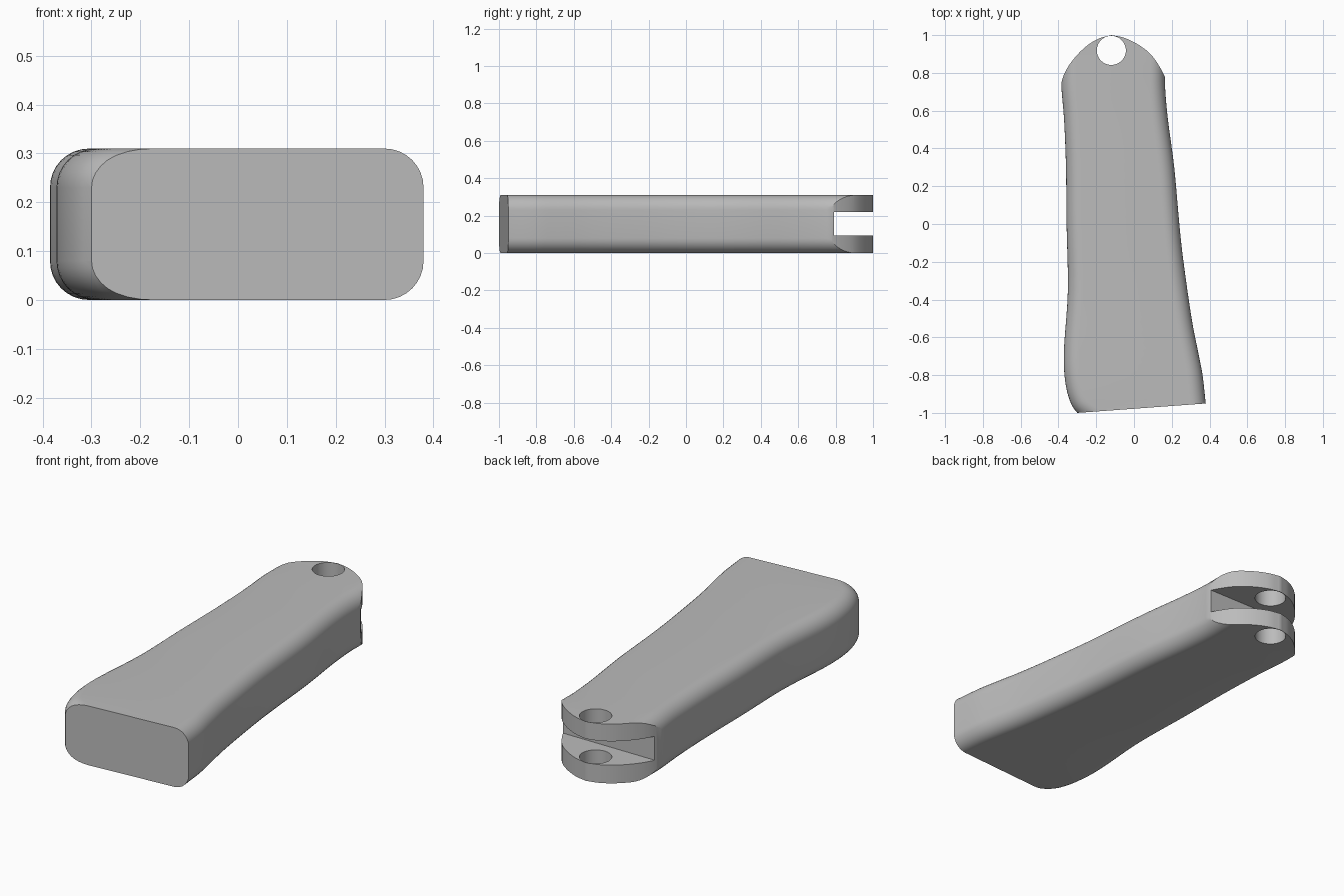
import bpy, bmesh, math
from mathutils import Vector

if "Cube" in bpy.data.objects:
    bpy.data.objects.remove(bpy.data.objects["Cube"])

HEIGHT, FILLET = 0.31, 0.08

grey = bpy.data.materials.new("plain grey")
grey.use_nodes = True
grey.diffuse_color = (0.5, 0.5, 0.5, 1)
grey.node_tree.nodes["Principled BSDF"].inputs["Base Color"].default_value = (0.5, 0.5, 0.5, 1)


def spline(points, steps):
    """Smooth curve through 2D points."""
    p = [Vector(q) for q in points]
    p = [2 * p[0] - p[1]] + p + [2 * p[-1] - p[-2]]
    out = []
    for i in range(1, len(p) - 2):
        a, b, c, d = p[i - 1:i + 3]
        for s in range(steps):
            t = s / steps
            out.append(0.5 * (2 * b + (c - a) * t + (2 * a - 5 * b + 4 * c - d) * t * t
                              + (3 * b - a - 3 * c + d) * t ** 3))
    return out + [p[-2]]


def make_object(name, bm):
    bmesh.ops.recalc_face_normals(bm, faces=bm.faces)
    mesh = bpy.data.meshes.new(name)
    bm.to_mesh(mesh)
    bm.free()
    mesh.materials.append(grey)
    obj = bpy.data.objects.new(name, mesh)
    bpy.context.collection.objects.link(obj)
    return obj


def prism(name, outline, z0, z1):
    bm = bmesh.new()
    face = bm.faces.new([bm.verts.new((x, y, z0)) for x, y in outline])
    new = bmesh.ops.extrude_face_region(bm, geom=[face])["geom"]
    bmesh.ops.translate(bm, vec=(0, 0, z1 - z0),
                        verts=[v for v in new if isinstance(v, bmesh.types.BMVert)])
    return make_object(name, bm)


def cut(target, tool, operation):
    mod = target.modifiers.new(tool.name, 'BOOLEAN')
    mod.operation, mod.object, mod.solver = operation, tool, 'EXACT'
    bpy.context.view_layer.objects.active = target
    bpy.ops.object.modifier_apply(modifier=mod.name)
    bpy.data.objects.remove(tool)


# Side rails of the grip, seen from above
left_rail = spline([(-0.2, -1.07), (-0.3, -1), (-0.345, -0.92), (-0.368, -0.8), (-0.37, -0.65),
                    (-0.35, -0.35), (-0.357, 0), (-0.36, 0.3), (-0.37, 0.55), (-0.384, 0.72),
                    (-0.385, 0.85), (-0.385, 1.06)], 4)
right_rail = spline([(0.4, -1.1), (0.38, -0.95), (0.363, -0.8), (0.34, -0.68), (0.305, -0.5),
                     (0.262, -0.2), (0.24, 0), (0.213, 0.3), (0.18, 0.55), (0.165, 0.72),
                     (0.165, 0.85), (0.165, 1.06)], 4)

# Quarter-round side profile: inward offset and height
arc = [k * math.pi / 16 for k in range(9)]
profile = [(FILLET * (1 - math.sin(a)), FILLET * (1 - math.cos(a))) for a in arc]
profile += [(inset, HEIGHT - z) for inset, z in reversed(profile)]


def rail_columns(bm, rail, side):
    columns = []
    for i, p in enumerate(rail):
        d = (rail[min(i + 1, len(rail) - 1)] - rail[max(i - 1, 0)]).normalized()
        inward = Vector((d.y, -d.x)) * -side
        columns.append([bm.verts.new((*(p + inward * o), z)) for o, z in profile])
    return columns


# Grip body with rounded long edges
bm = bmesh.new()
left, right = rail_columns(bm, left_rail, -1), rail_columns(bm, right_rail, 1)
rings = [a + b[::-1] for a, b in zip(left, right)]
count = len(rings[0])
for a, b in zip(rings, rings[1:]):
    for k in range(count):
        n = (k + 1) % count
        bm.faces.new((a[k], a[n], b[n], b[k]))
for a, b in ((left[0], right[0]), (left[-1], right[-1])):
    for k in range(len(a) - 1):
        bm.faces.new((a[k], a[k + 1], b[k + 1], b[k]))
body = make_object("grip_body", bm)

# Trim to the slanted flat end and the pointed round tip
tip = spline([(0.18, 0.69), (0.163, 0.78), (0.1, 0.885), (0.03, 0.945), (-0.05, 0.985), (-0.12, 1)], 6)
tip += spline([(-0.12, 1), (-0.19, 0.98), (-0.26, 0.935), (-0.33, 0.86), (-0.375, 0.78),
               (-0.4, 0.67)], 6)[1:]
trim = [(-0.6, -1.022), (0.6, -0.934), (0.6, 0.6)] + [tuple(p) for p in tip] + [(-0.6, 0.6)]
cut(body, prism("trim", trim, -0.2, 0.5), 'INTERSECT')

# Slot across the tip, then the pin hole through both lugs
cut(body, prism("slot", [(-0.6, 0.79), (0.6, 0.79), (0.6, 1.2), (-0.6, 1.2)], 0.095, 0.22), 'DIFFERENCE')
circle = [(-0.12 + 0.077 * math.cos(k * math.pi / 24), 0.919 + 0.077 * math.sin(k * math.pi / 24))
          for k in range(48)]
cut(body, prism("hole", circle, -0.2, 0.5), 'DIFFERENCE')

bpy.ops.object.select_all(action='DESELECT')
body.select_set(True)
bpy.context.view_layer.objects.active = body
bpy.ops.object.shade_smooth_by_angle(angle=math.radians(30))
